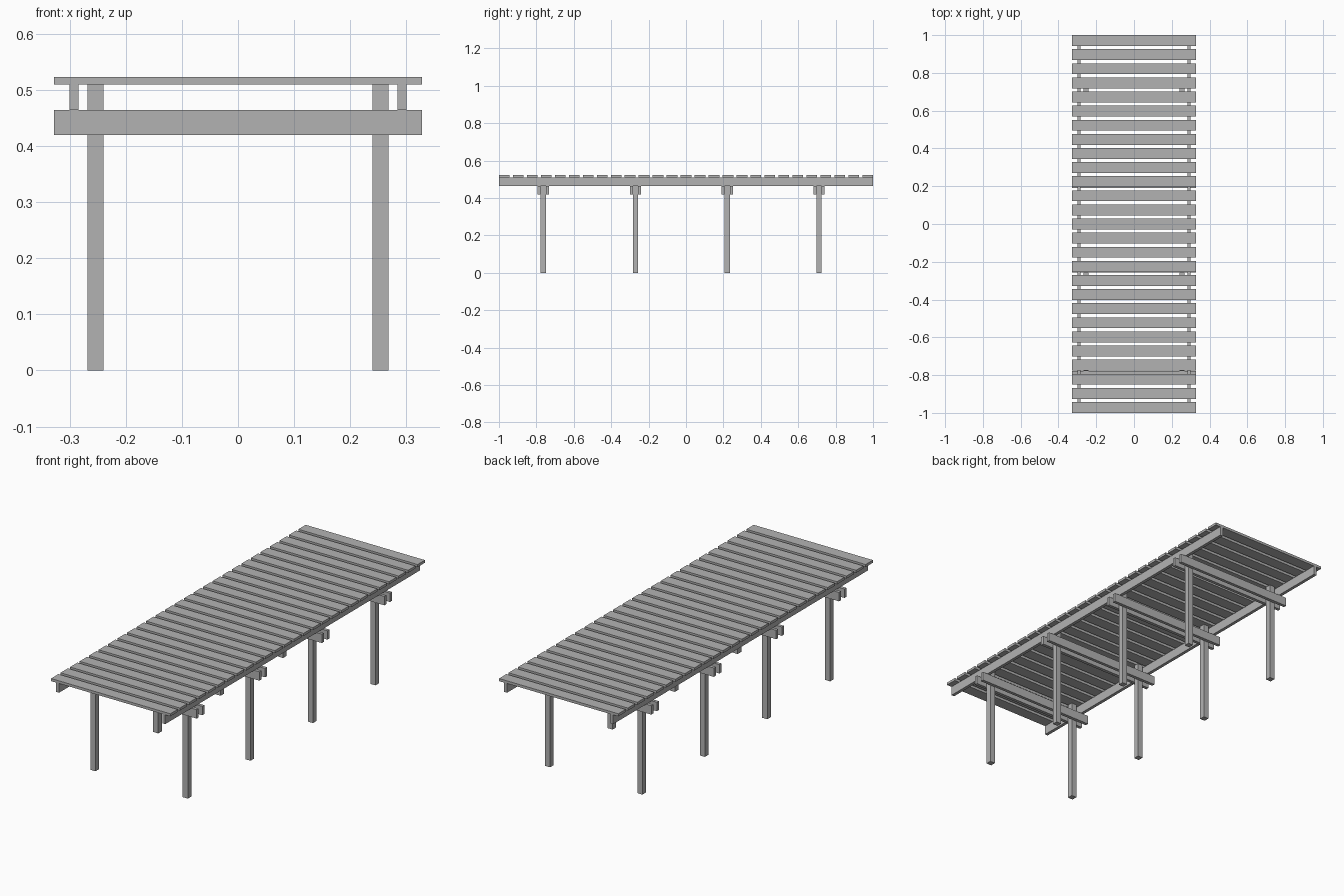
import bpy

cube = bpy.data.objects.get("Cube")
if cube:
    bpy.data.objects.remove(cube, do_unlink=True)

grey = bpy.data.materials.new("weathered_grey")
grey.use_nodes = True
colour = (0.45, 0.45, 0.45, 1)
grey.diffuse_color = colour
grey.node_tree.nodes["Principled BSDF"].inputs["Base Color"].default_value = colour


def timber(name, x, y, z):
    """Add a box spanning the given (low, high) range on each axis."""
    verts = [(a, b, c) for a in x for b in y for c in z]
    faces = [(0, 1, 3, 2), (4, 6, 7, 5), (0, 4, 5, 1),
             (2, 3, 7, 6), (0, 2, 6, 4), (1, 5, 7, 3)]
    mesh = bpy.data.meshes.new(name)
    mesh.from_pydata(verts, [], faces)
    mesh.materials.append(grey)
    obj = bpy.data.objects.new(name, mesh)
    bpy.context.collection.objects.link(obj)


def around(centre, width):
    return (centre - width / 2, centre + width / 2)


HALF_WIDTH = 0.328
BEAM_BOTTOM, BEAM_TOP, DECK_BOTTOM, DECK_TOP = 0.42, 0.464, 0.51, 0.523
POST, BOARD = 0.028, 0.016
PLANKS, PLANK_WIDTH = 27, 0.0575
pitch = (2 - PLANK_WIDTH) / (PLANKS - 1)

# Deck planks
for i in range(PLANKS):
    start = -1 + i * pitch
    timber("deck_plank", (-HALF_WIDTH, HALF_WIDTH),
           (start, start + PLANK_WIDTH), (DECK_BOTTOM, DECK_TOP))

# Long joists under the deck
for side, label in ((-1, "right"), (1, "left")):
    timber(label + "_joist", around(side * 0.292, BOARD), (-1, 1),
           (BEAM_TOP, DECK_BOTTOM))

# Post pairs, each clasped by two cross beams
for y in (-0.763, -0.27, 0.22, 0.711):
    for side, label in ((-1, "right"), (1, "left")):
        timber(label + "_post", around(side * 0.254, POST), around(y, POST),
               (0, DECK_BOTTOM))
    for side, label in ((-1, "front"), (1, "back")):
        timber(label + "_cross_beam", (-HALF_WIDTH, HALF_WIDTH),
               around(y + side * (POST + BOARD) / 2, BOARD),
               (BEAM_BOTTOM, BEAM_TOP))
